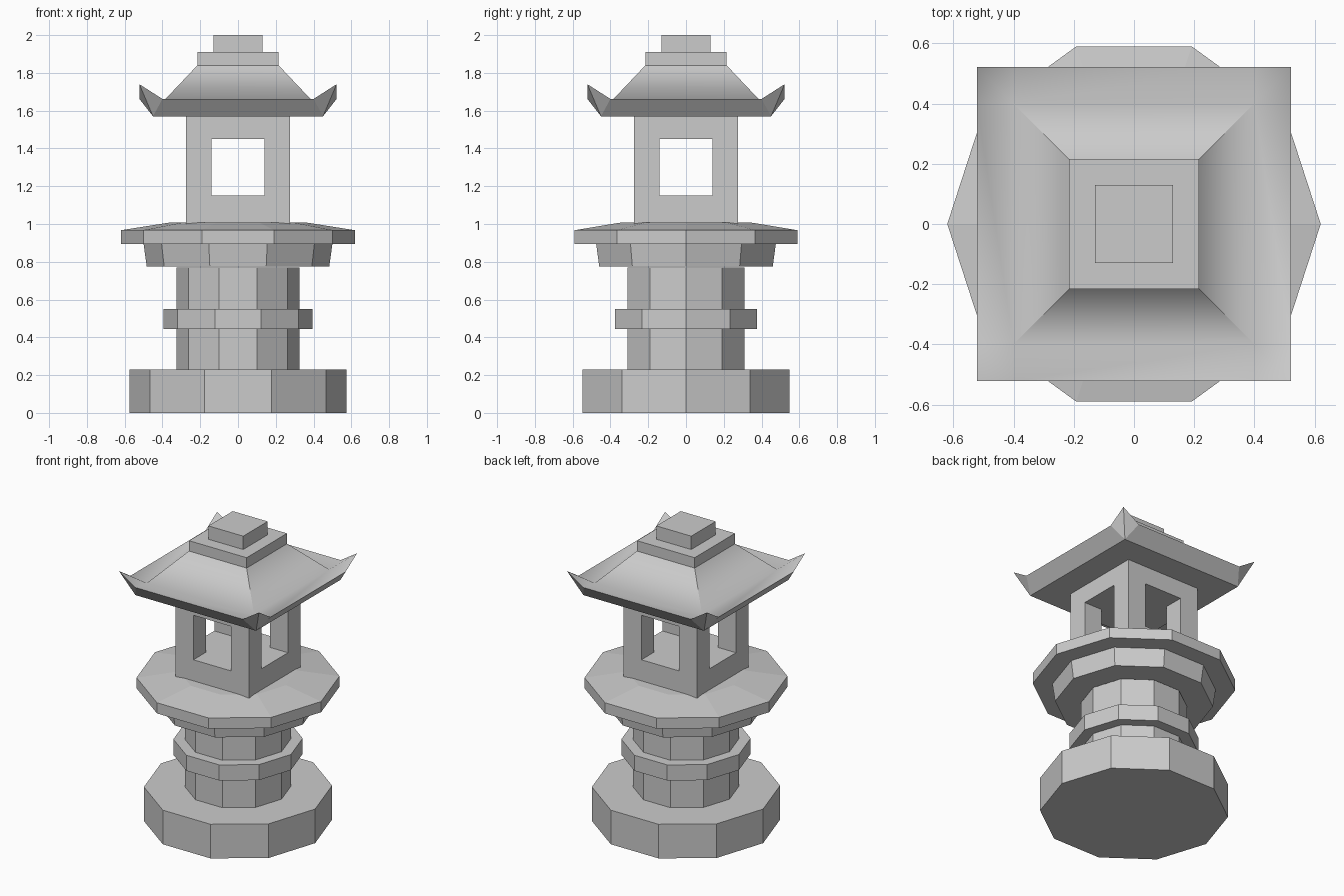
import bpy, bmesh, math

if "Cube" in bpy.data.objects:
    bpy.data.objects.remove(bpy.data.objects["Cube"])


def finish(bm, name):
    bmesh.ops.recalc_face_normals(bm, faces=bm.faces)
    me = bpy.data.meshes.new(name)
    bm.to_mesh(me)
    bm.free()
    ob = bpy.data.objects.new(name, me)
    bpy.context.collection.objects.link(ob)
    return ob


def decagon(name, profile):
    """Ten-sided solid from (radius, z) rings, listed bottom to top."""
    bm = bmesh.new()
    rings = [[bm.verts.new((r * math.cos(math.tau * i / 10),
                            r * math.sin(math.tau * i / 10), z))
              for i in range(10)] for r, z in profile]
    for a, b in zip(rings, rings[1:]):
        for i in range(10):
            j = (i + 1) % 10
            bm.faces.new((a[i], a[j], b[j], b[i]))
    bm.faces.new(rings[0][::-1])
    bm.faces.new(rings[-1])
    return finish(bm, name)


def box(name, x, y, z0, z1):
    """Box centred on the z axis with half sizes x and y."""
    bm = bmesh.new()
    bmesh.ops.create_cube(bm, size=2)
    for v in bm.verts:
        v.co = (v.co.x * x, v.co.y * y, z1 if v.co.z > 0 else z0)
    return finish(bm, name)


# Ten-sided pedestal
decagon("base", [(0.575, 0), (0.575, 0.23)])
decagon("column", [(0.325, 0.23), (0.325, 0.77)])
decagon("column_band", [(0.395, 0.445), (0.395, 0.55)])
decagon("platform_support", [(0.483, 0.775), (0.5, 0.895)])
decagon("platform", [(0.62, 0.895), (0.62, 0.967), (0.36, 1.008)])

# Light chamber with two crossing window tunnels
chamber = box("light_chamber", 0.275, 0.275, 1.0, 1.575)
bpy.context.view_layer.objects.active = chamber
for axis, size in (("x", (0.5, 0.14)), ("y", (0.14, 0.5))):
    cutter = box("window_cutter_" + axis, *size, 1.15, 1.45)
    cutter.hide_render = True
    mod = chamber.modifiers.new("window_" + axis, 'BOOLEAN')
    mod.operation = 'DIFFERENCE'
    mod.solver = 'EXACT'
    mod.object = cutter
    bpy.ops.object.modifier_apply(modifier=mod.name)
    bpy.data.objects.remove(cutter)

# Roof: one side repeated four times, with upturned corners
bm = bmesh.new()
T, V, E, B = 0.215, 0.40, 0.522, 0.45
for k in range(4):
    c, s = round(math.cos(k * math.pi / 2)), round(math.sin(k * math.pi / 2))

    def face(pts, smooth):
        f = bm.faces.new([bm.verts.new((x * c - y * s, x * s + y * c, z))
                          for x, y, z in pts])
        f.smooth = smooth

    v0, v1 = (-V, -V, 1.645), (V, -V, 1.645)
    e0, e1 = (-V, -E, 1.662), (V, -E, 1.662)
    b0, b1 = (-B, -B, 1.57), (B, -B, 1.57)
    t0, t1 = (-E, -E, 1.74), (E, -E, 1.74)
    face([v0, v1, (T, -T, 1.84), (-T, -T, 1.84)], True)   # slope
    face([e0, e1, v1, v0], True)                          # eave top
    face([v1, e1, t1], True)                              # corner tips
    face([v0, t0, e0], True)
    face([b0, b1, e1, e0], False)                         # eave edge
    face([b1, t1, e1], False)
    face([b0, e0, t0], False)
bmesh.ops.remove_doubles(bm, verts=bm.verts, dist=1e-4)
bmesh.ops.holes_fill(bm, edges=[e for e in bm.edges if e.is_boundary])
for e in bm.edges:
    a, b = e.verts
    hip = abs(abs(a.co.x) - abs(a.co.y)) < 1e-4 and abs(abs(b.co.x) - abs(b.co.y)) < 1e-4
    if hip and max(a.co.z, b.co.z) > 1.8:
        e.smooth = False
    if len({f.smooth for f in e.link_faces}) > 1:
        e.smooth = False
finish(bm, "roof")

# Stepped finial
box("finial_lower", 0.215, 0.215, 1.84, 1.91)
box("finial_upper", 0.13, 0.13, 1.91, 2.0)
